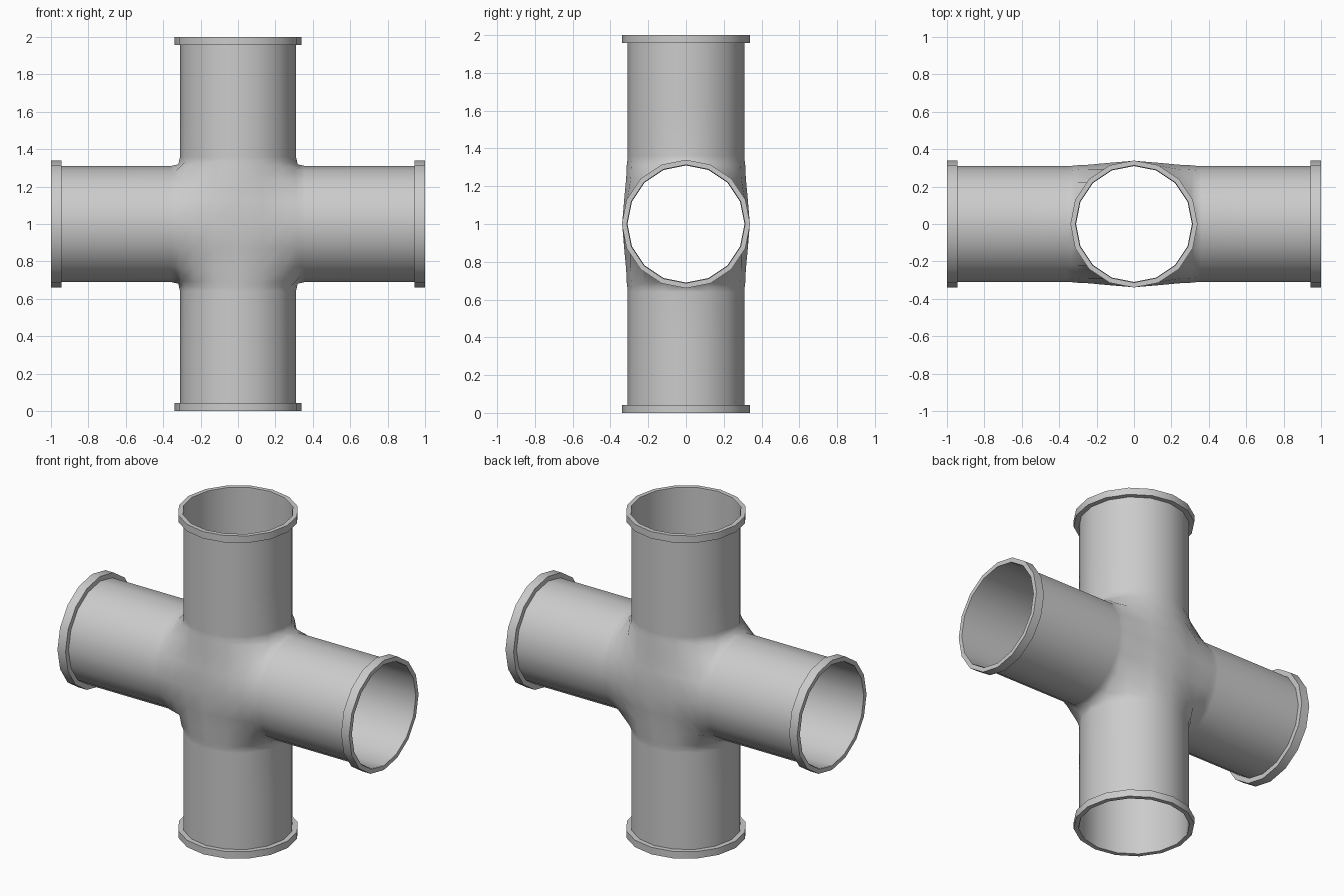
import bpy, bmesh
from math import sin, cos, pi
from mathutils import Vector

if "Cube" in bpy.data.objects:
    bpy.data.objects.remove(bpy.data.objects["Cube"])

R = 0.31          # pipe radius
FR = 0.34         # flange radius
SIDES = 16
H = SIDES // 2
MID = Vector((0, 0, 1))
COS = [round(cos(pi * i / H), 9) for i in range(H + 1)]
SIN = [abs(round(sin(pi * i / H), 9)) for i in range(H + 1)]


def finish(bm, name):
    bmesh.ops.remove_doubles(bm, verts=bm.verts, dist=1e-4)
    bmesh.ops.recalc_face_normals(bm, faces=bm.faces)
    mesh = bpy.data.meshes.new(name)
    bm.to_mesh(mesh)
    bm.free()
    obj = bpy.data.objects.new(name, mesh)
    bpy.context.collection.objects.link(obj)
    return obj


def quad(bm, pts):
    bm.faces.new([bm.verts.new(MID + Vector(p)) for p in pts])


def hub(i, j, side):
    # Softly blended crossing of the two pipes, with filleted corners
    a, b = SIN[i], SIN[j]
    y = R * (a ** 12 + b ** 12) ** (1 / 12) * (1 + 0.03 * a * b)
    corner = 0.009 if a == 0 and b == 0 else 0
    x = COS[i] * (R + 0.03 * b ** 0.5 + corner)
    z = COS[j] * (R + 0.03 * a ** 0.5 + corner)
    return (x, side * y, z)


def ring(axis, sign, d, k, side, r=R):
    # Point k of a half circle at distance d along an arm
    if axis == 'X':
        return (sign * d, side * r * SIN[k], r * COS[k])
    return (r * COS[k], side * r * SIN[k], sign * d)


ARMS = [('X', 1, 0.055, 'right'), ('X', -1, 0.055, 'left'),
        ('Z', 1, 0.043, 'top'), ('Z', -1, 0.043, 'bottom')]

# Pipe body: hub and four open arms
bm = bmesh.new()
for side in (-1, 1):
    for i in range(H):
        for j in range(H):
            quad(bm, [hub(i, j, side), hub(i + 1, j, side),
                      hub(i + 1, j + 1, side), hub(i, j + 1, side)])
    for axis, sign, t, _ in ARMS:
        end = 0 if sign > 0 else H
        for k in range(H):
            edge = [hub(end, n, side) if axis == 'X' else hub(n, end, side)
                    for n in (k, k + 1)]
            for d in (0.36, 0.62, 0.995):
                nxt = [ring(axis, sign, d, n, side) for n in (k, k + 1)]
                quad(bm, [edge[0], edge[1], nxt[1], nxt[0]])
                edge = nxt
body = finish(bm, "pipe_cross")
body.data.shade_smooth()

# Flange collars at the four openings
for axis, sign, t, label in ARMS:
    bm = bmesh.new()
    profile = [(1 - t, R), (1 - t, FR), (1, FR), (1, R + 0.003), (1 - t, R)]
    for side in (-1, 1):
        for k in range(H):
            for (d0, r0), (d1, r1) in zip(profile, profile[1:]):
                quad(bm, [ring(axis, sign, d0, k, side, r0),
                          ring(axis, sign, d0, k + 1, side, r0),
                          ring(axis, sign, d1, k + 1, side, r1),
                          ring(axis, sign, d1, k, side, r1)])
    flange = finish(bm, label + "_flange")
    bpy.ops.object.select_all(action='DESELECT')
    flange.select_set(True)
    bpy.context.view_layer.objects.active = flange
    bpy.ops.object.shade_smooth_by_angle(angle=0.6)
